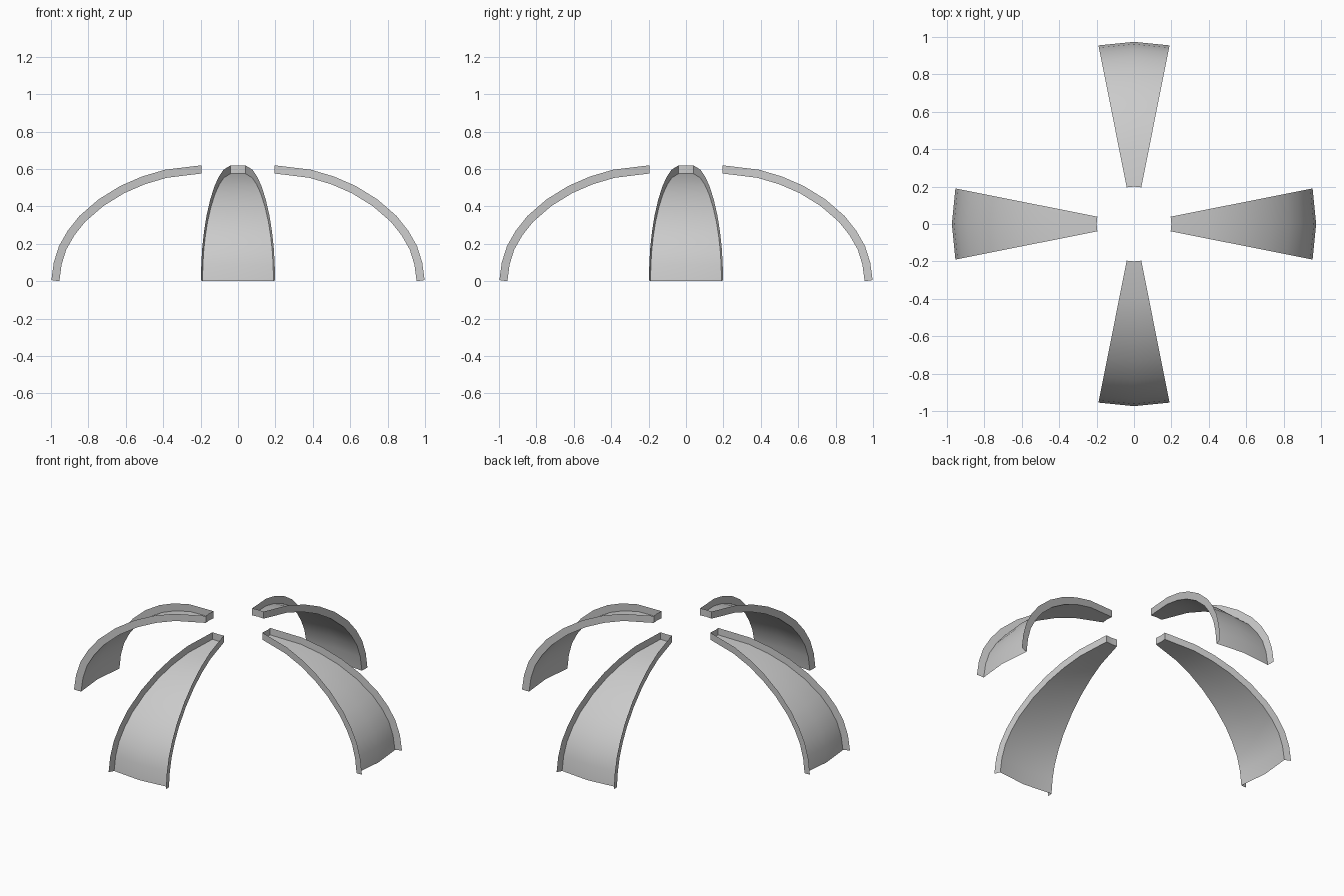
import bpy, bmesh, math
from mathutils import Vector

if "Cube" in bpy.data.objects:
    bpy.data.objects.remove(bpy.data.objects["Cube"])

HALF = math.radians(11.25)      # half the sweep of one panel
RIM = 0.044                     # height of the raised rim
COLS = (-HALF, 0.0, HALF)

# Inner profile of the panel edge (x, z), from the crown down to the base
EDGE = [(0.196, 0.576), (0.382, 0.553), (0.5, 0.518), (0.61, 0.47), (0.72, 0.402),
        (0.817, 0.318), (0.875, 0.245), (0.918, 0.17), (0.943, 0.09), (0.955, 0.0)]
inner = [Vector((x / math.cos(HALF), z)) for x, z in EDGE]


def offset(points, d):
    """Push the profile outwards along its normals."""
    out = []
    for i, p in enumerate(points):
        t = points[min(i + 1, len(points) - 1)] - points[max(i - 1, 0)]
        out.append(p + Vector((-t.y, t.x)).normalized() * d)
    out[0].x = points[0].x      # the crown end stays upright
    return out


outer = offset(inner, RIM)


def make_panel(name, turn):
    bm = bmesh.new()

    def ring(p):
        return [bm.verts.new((p.x * math.cos(a + turn), p.x * math.sin(a + turn), p.y)) for a in COLS]

    low = [ring(p) for p in inner]
    high = [ring(p) if i == 0 else None for i, p in enumerate(outer)]
    for i in range(1, len(outer)):
        p = outer[i]
        high[i] = [bm.verts.new((p.x * math.cos(a + turn), p.x * math.sin(a + turn), p.y))
                   if a else None for a in COLS]
    # curved skin and the two side rims
    for i in range(len(inner) - 1):
        for j in (0, 1):
            bm.faces.new((low[i][j], low[i + 1][j], low[i + 1][j + 1], low[i][j + 1]))
        bm.faces.new((low[i][0], low[i + 1][0], high[i + 1][0], high[i][0]))
        bm.faces.new((high[i][2], high[i + 1][2], low[i + 1][2], low[i][2]))
    # rim across the crown end
    for j in (0, 1):
        bm.faces.new((high[0][j], high[0][j + 1], low[0][j + 1], low[0][j]))
    mesh = bpy.data.meshes.new(name)
    bm.to_mesh(mesh)
    bm.free()
    obj = bpy.data.objects.new(name, mesh)
    bpy.context.collection.objects.link(obj)
    bpy.ops.object.select_all(action='DESELECT')
    obj.select_set(True)
    bpy.context.view_layer.objects.active = obj
    bpy.ops.object.shade_smooth_by_angle(angle=math.radians(30))


# Four identical dome panels around the centre
for k, side in enumerate(("right", "back", "left", "front")):
    make_panel(side + "_dome_panel", k * math.pi / 2)
